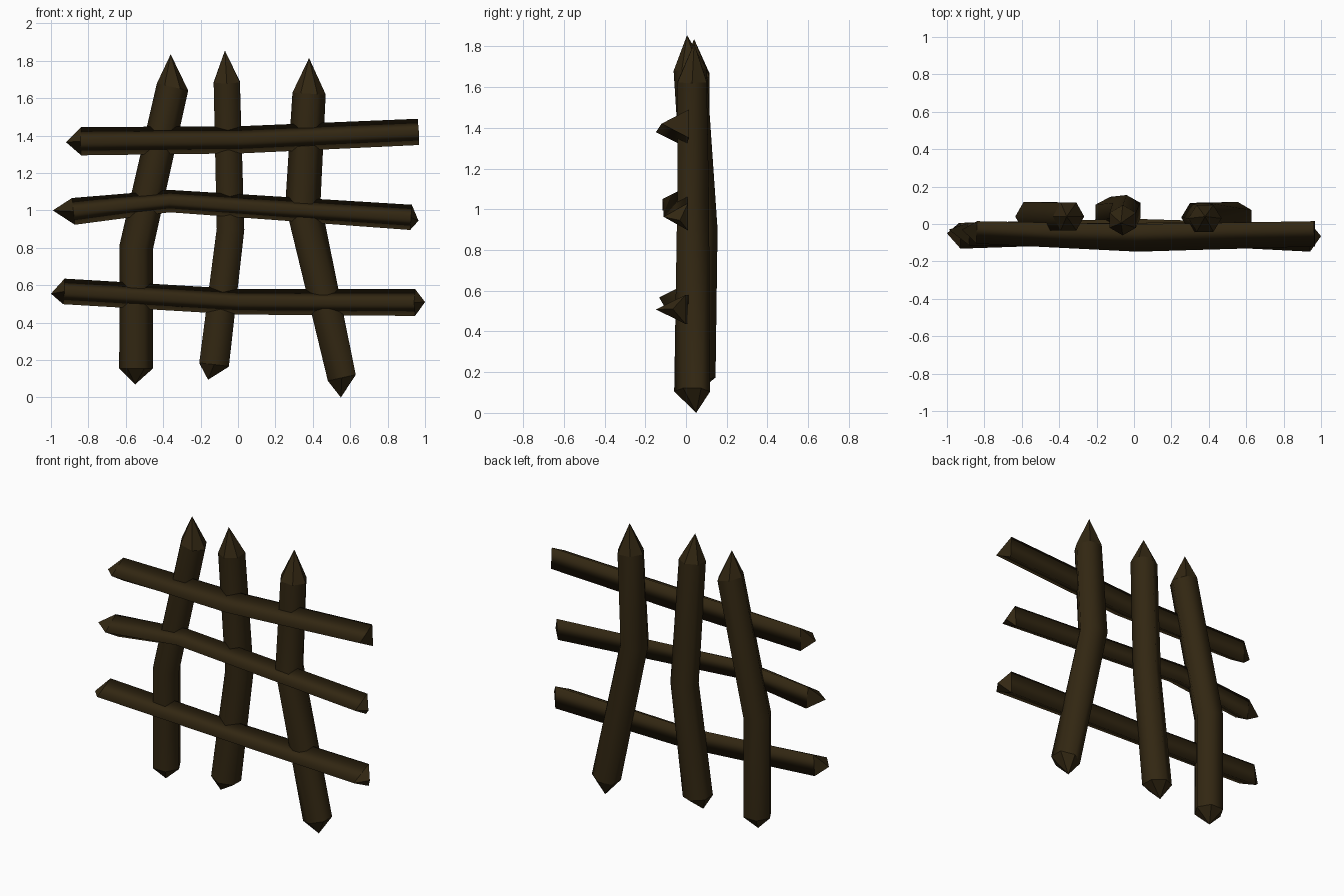
import bpy, bmesh, math
from mathutils import Vector

if "Cube" in bpy.data.objects:
    bpy.data.objects.remove(bpy.data.objects["Cube"])

wood = bpy.data.materials.new("dark brown wood")
wood.diffuse_color = (0.032, 0.020, 0.006, 1)
wood.use_nodes = True
wood.node_tree.nodes["Principled BSDF"].inputs["Base Color"].default_value = wood.diffuse_color


def log(name, rings, tips, sides, ref):
    """Bent log: rings are (centre, radius along ref, radius across, twist in degrees)."""
    ref = Vector(ref)
    pts = [Vector(r[0]) for r in rings]
    bm = bmesh.new()
    loops = []
    for i, (c, r_ref, r_side, twist) in enumerate(rings):
        d = (pts[min(i + 1, len(pts) - 1)] - pts[max(i - 1, 0)]).normalized()
        b = (ref - d * ref.dot(d)).normalized()
        a = d.cross(b)
        loop = []
        for k in range(sides):
            t = 2 * math.pi * k / sides + math.radians(twist)
            loop.append(bm.verts.new(pts[i] + b * (r_ref * math.cos(t)) + a * (r_side * math.sin(t))))
        loops.append(loop)
    # bark faces, smooth around the log
    for lo, hi in zip(loops, loops[1:]):
        for k in range(sides):
            n = (k + 1) % sides
            bm.faces.new((lo[k], lo[n], hi[n], hi[k])).smooth = True
    # pointed or sawn-off ends
    for loop, tip in zip((loops[0], loops[-1]), tips):
        if tip is None:
            bm.faces.new(loop)
        else:
            v = bm.verts.new(tip)
            for k in range(sides):
                bm.faces.new((loop[k], loop[(k + 1) % sides], v))
    bmesh.ops.recalc_face_normals(bm, faces=bm.faces)
    me = bpy.data.meshes.new(name)
    bm.to_mesh(me)
    bm.free()
    me.materials.append(wood)
    bpy.context.collection.objects.link(bpy.data.objects.new(name, me))


# upright posts: six-sided, bent once, pointed at both ends
X = (1, 0, 0)
log("left_post",
    [((-.545, .04, .155), .09, .09, 0), ((-.545, .04, .80), .09, .09, 0), ((-.35, .04, 1.66), .086, .086, 0)],
    [(-.55, .04, .07), (-.36, .04, 1.835)], 6, X)
log("middle_post",
    [((-.128, .06, .175), .092, .085, 30), ((-.04, .072, .90), .085, .083, 30), ((-.06, .02, 1.685), .081, .081, 30)],
    [(-.16, .05, .095), (-.07, .005, 1.855)], 6, X)
log("right_post",
    [((.555, .03, .105), .088, .088, 30), ((.347, .035, 1.04), .095, .09, 0), ((.38, .03, 1.625), .089, .083, 0)],
    [(.55, .05, .0), (.38, .04, 1.815)], 6, X)

# cross rails: three-sided, ridge facing the front
F = (0, -1, 0)
log("top_rail",
    [((-.84, -.025, 1.37), .08, .087, 0), ((.02, -.05, 1.378), .098, .084, 0), ((.965, -.03, 1.42), .09, .081, 0)],
    [(-.92, -.03, 1.365), None], 3, F)
log("middle_rail",
    [((-.88, -.035, .995), .08, .083, 0), ((-.365, -.035, 1.05), .08, .069, 0), ((.925, -.03, .963), .08, .078, 0)],
    [(-.99, -.03, 1.0), (.965, -.03, .945)], 3, F)
log("bottom_rail",
    [((-.93, -.04, .567), .092, .079, 0), ((0, -.015, .512), .085, .079, 0), ((.945, -.05, .508), .098, .083, 0)],
    [(-1, -.05, .555), (1, -.065, .51)], 3, F)
